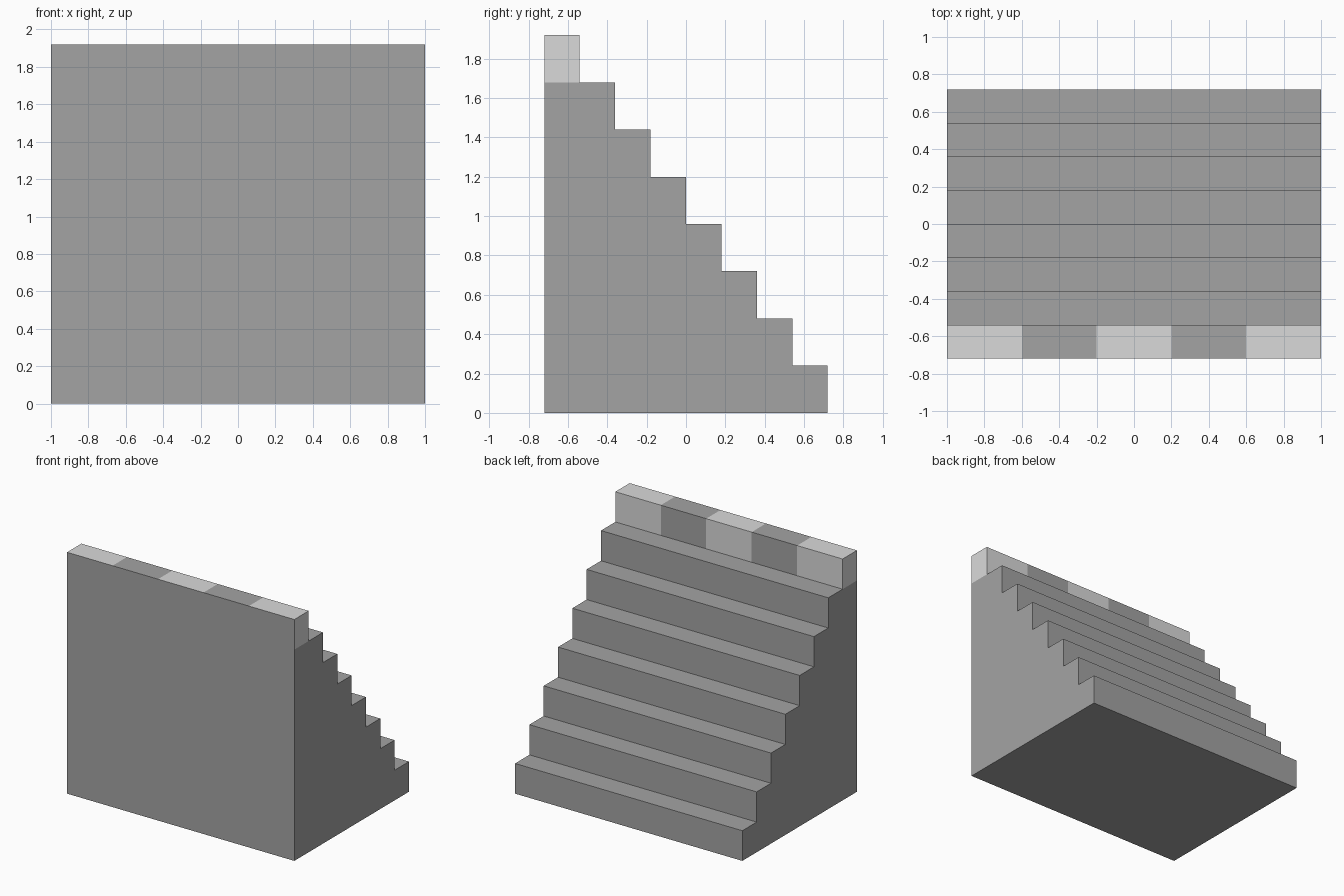
import bpy
import bmesh
from mathutils import Vector

cube = bpy.data.objects.get("Cube")
if cube:
    bpy.data.objects.remove(cube, do_unlink=True)

STEPS, RISE, RUN, WIDTH, STRIPES = 8, 0.24, 0.18, 2.0, 5
DEPTH = STEPS * RUN
TOP_COURSE = (STEPS - 1) * RISE


def make_material(name, grey):
    mat = bpy.data.materials.new(name)
    mat.use_nodes = True
    colour = (grey, grey, grey, 1)
    mat.diffuse_color = colour
    bsdf = next(n for n in mat.node_tree.nodes if n.type == 'BSDF_PRINCIPLED')
    bsdf.inputs["Base Color"].default_value = colour
    return mat


# Stepped side profile, climbing from the back to the tall front wall
profile = [(-DEPTH / 2, 0), (DEPTH / 2, 0)]
for i in range(STEPS):
    y = DEPTH / 2 - i * RUN
    profile += [(y, (i + 1) * RISE), (y - RUN, (i + 1) * RISE)]

# Extrude the profile across the width
bm = bmesh.new()
side = bm.faces.new([bm.verts.new((-WIDTH / 2, y, z)) for y, z in profile])
extruded = bmesh.ops.extrude_face_region(bm, geom=[side], use_keep_orig=True)
moved = [v for v in extruded["geom"] if isinstance(v, bmesh.types.BMVert)]
bmesh.ops.translate(bm, verts=moved, vec=(WIDTH, 0, 0))
bmesh.ops.recalc_face_normals(bm, faces=bm.faces)


def cut(faces, point, normal):
    edges = {e for f in faces for e in f.edges}
    verts = {v for f in faces for v in f.verts}
    bmesh.ops.bisect_plane(bm, geom=list(verts) + list(edges) + list(faces),
                           dist=1e-5, plane_co=Vector(point), plane_no=Vector(normal))


def top_faces():
    return [f for f in bm.faces if f.calc_center_median().z > TOP_COURSE + 0.01]


# Separate the top course, then cut its tread and riser into equal stripes
cut(list(bm.faces), (0, 0, TOP_COURSE), (0, 0, 1))
for i in range(1, STRIPES):
    x = -WIDTH / 2 + i * WIDTH / STRIPES
    striped = [f for f in top_faces() if f.normal.z > 0.5 or f.normal.y > 0.5]
    cut(striped, (x, 0, 0), (1, 0, 0))

# Alternate stripes are light, while the front wall stays plain
for f in top_faces():
    x = f.calc_center_median().x
    index = min(int((x + WIDTH / 2) / (WIDTH / STRIPES)), STRIPES - 1)
    if f.normal.y > -0.5 and index % 2 == 0:
        f.material_index = 1

mesh = bpy.data.meshes.new("staircase")
bm.to_mesh(mesh)
bm.free()
mesh.materials.append(make_material("medium grey", 0.37))
mesh.materials.append(make_material("light grey", 0.70))
staircase = bpy.data.objects.new("staircase", mesh)
bpy.context.collection.objects.link(staircase)
